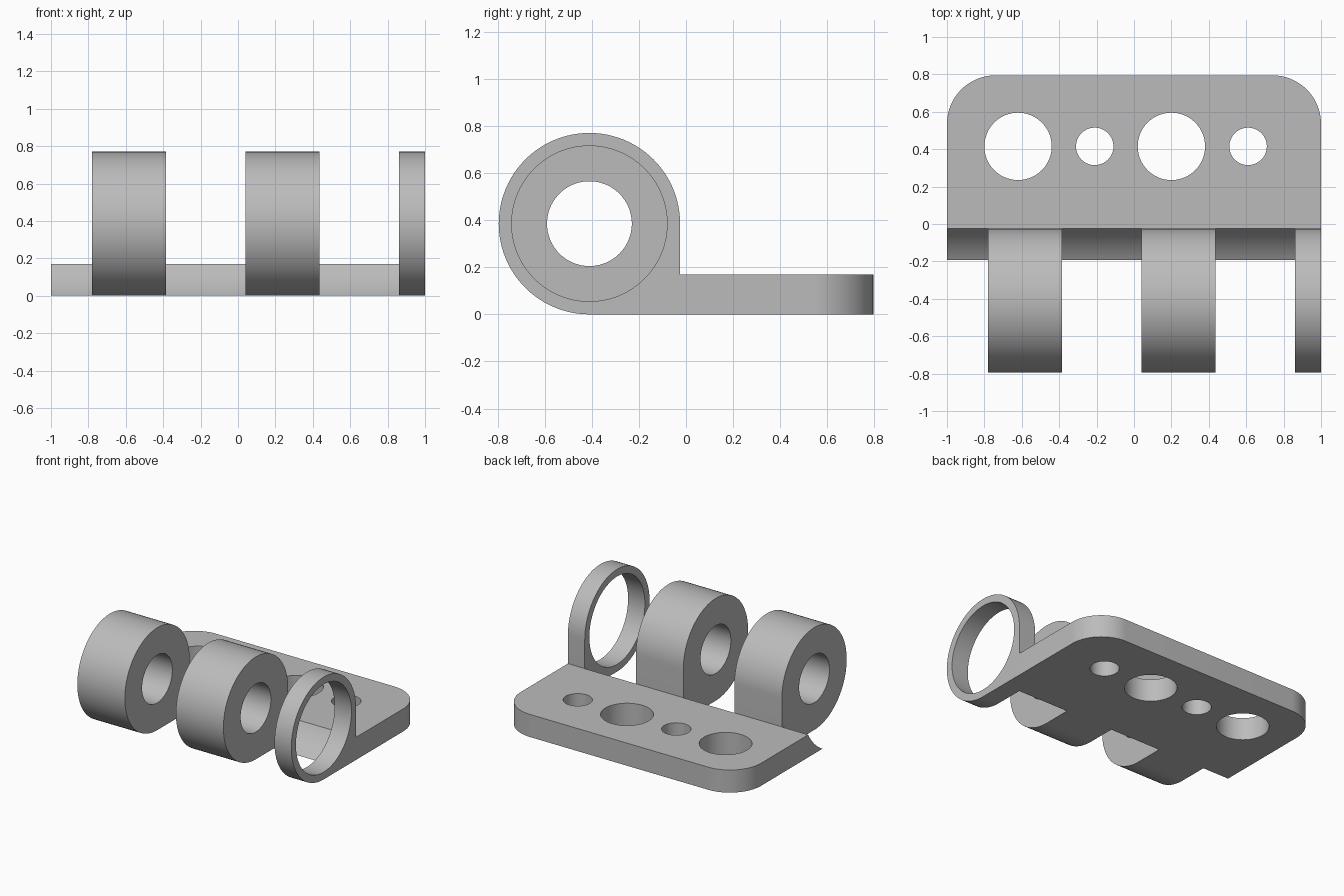
import bpy, bmesh, math

cube = bpy.data.objects.get("Cube")
if cube:
    bpy.data.objects.remove(cube, do_unlink=True)

AXIS_Y, AXIS_Z, BARREL_R = -0.41, 0.385, 0.385   # hinge pin axis and barrel radius
BACK_Y, PLATE_Z = 0.795, 0.17                    # plate rear edge and thickness
WALL_Y = AXIS_Y + BARREL_R

steel = bpy.data.materials.new("grey_steel")
steel.use_nodes = True
GREY = (0.5, 0.5, 0.5, 1)
steel.diffuse_color = GREY
steel.node_tree.nodes["Principled BSDF"].inputs["Base Color"].default_value = GREY


def finish(name, bm):
    bmesh.ops.recalc_face_normals(bm, faces=bm.faces[:])
    mesh = bpy.data.meshes.new(name)
    bm.to_mesh(mesh)
    bm.free()
    mesh.materials.append(steel)
    obj = bpy.data.objects.new(name, mesh)
    bpy.context.collection.objects.link(obj)
    return obj


def cylinder(name, radius, length, location, along_x):
    bm = bmesh.new()
    bmesh.ops.create_cone(bm, cap_ends=True, segments=96, radius1=radius,
                          radius2=radius, depth=length)
    obj = finish(name, bm)
    obj.location = location
    if along_x:
        obj.rotation_euler.y = math.pi / 2
    obj.hide_render = True
    return obj


def pin_cutter(name, radius, x0, x1):
    return cylinder(name, radius, x1 - x0, ((x0 + x1) / 2, AXIS_Y, AXIS_Z), True)


# Leaf and full-width barrel, extruded from one side profile
profile = [(BACK_Y, 0), (BACK_Y, PLATE_Z), (WALL_Y, PLATE_Z)]
STEPS = 72
for i in range(STEPS + 1):
    a = 1.5 * math.pi * i / STEPS
    profile.append((AXIS_Y + BARREL_R * math.cos(a), AXIS_Z + BARREL_R * math.sin(a)))
bm = bmesh.new()
face = bm.faces.new([bm.verts.new((-1, y, z)) for y, z in profile])
ext = bmesh.ops.extrude_face_region(bm, geom=[face])
bmesh.ops.translate(bm, vec=(2, 0, 0),
                    verts=[v for v in ext["geom"] if isinstance(v, bmesh.types.BMVert)])

# Rounded rear corners
corners = [e for e in bm.edges if all(abs(v.co.y - BACK_Y) < 1e-4 for v in e.verts)
           and abs(e.verts[0].co.x - e.verts[1].co.x) < 1e-4]
bmesh.ops.bevel(bm, geom=corners, offset=0.26, segments=20, profile=0.5,
                affect='EDGES', clamp_overlap=False)
leaf = finish("hinge_leaf", bm)

# Clearance slots between the knuckles, pin bores and screw holes
cutters = [pin_cutter("slot_cutter", 0.442, x0, x1)
           for x0, x1 in ((-1.1, -0.78), (-0.385, 0.04), (0.435, 0.86))]
cutters.append(pin_cutter("pin_bore_cutter", 0.18, -1.2, 0.7))
cutters.append(pin_cutter("wide_bore_cutter", 0.33, 0.6, 1.2))
for x, radius in ((-0.62, 0.18), (-0.21, 0.1), (0.2, 0.18), (0.61, 0.1)):
    cutters.append(cylinder("screw_hole_cutter", radius, 1, (x, 0.415, 0), False))

bpy.ops.object.select_all(action='DESELECT')
leaf.select_set(True)
bpy.context.view_layer.objects.active = leaf
for cutter in cutters:
    mod = leaf.modifiers.new("cut", 'BOOLEAN')
    mod.operation, mod.solver, mod.object = 'DIFFERENCE', 'EXACT', cutter
    bpy.ops.object.modifier_apply(modifier=mod.name)
    bpy.data.objects.remove(cutter, do_unlink=True)
bpy.ops.object.shade_smooth_by_angle(angle=math.radians(30))
